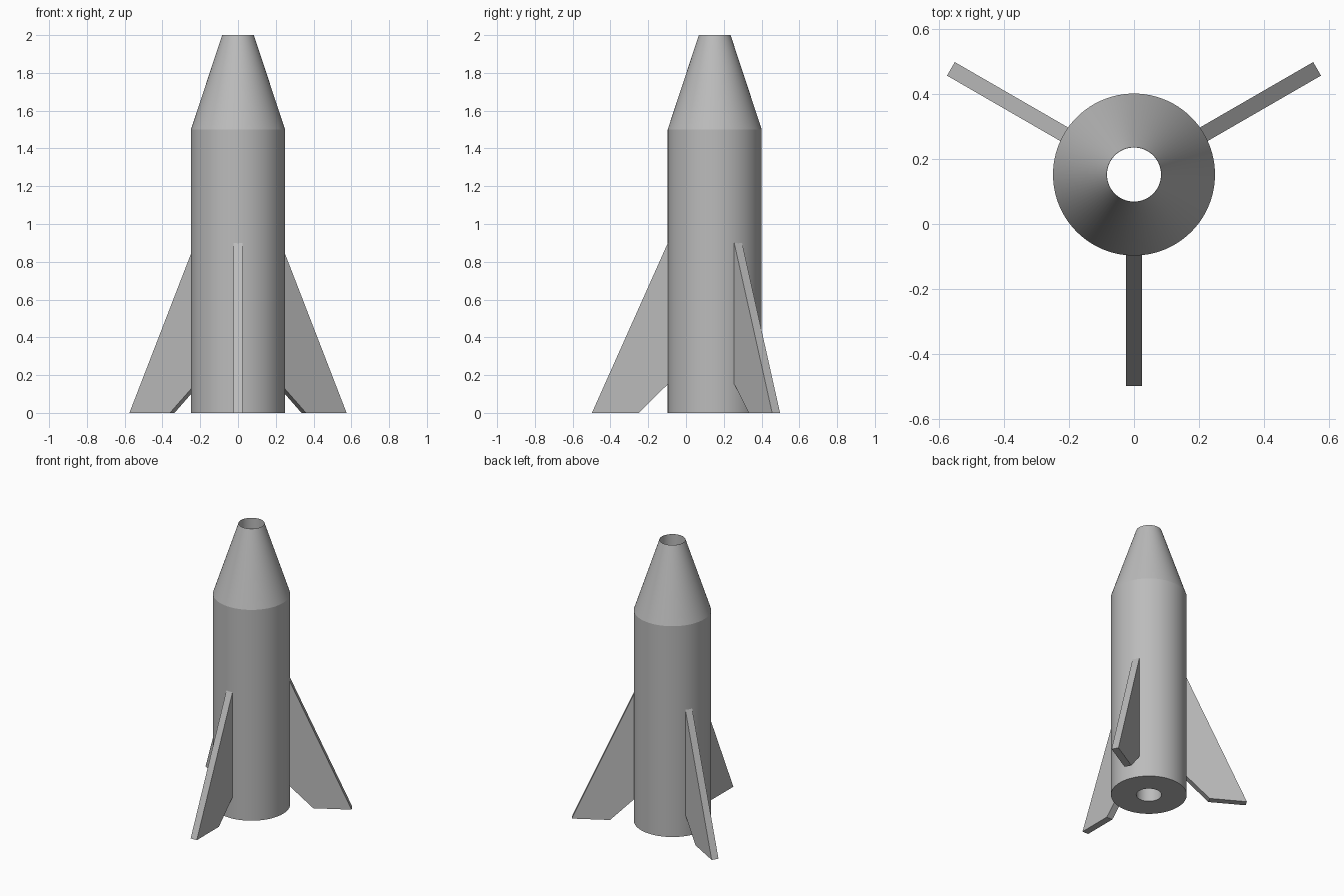
import bpy, bmesh, math
from mathutils import Matrix, Vector

cube = bpy.data.objects.get("Cube")
if cube:
    bpy.data.objects.remove(cube, do_unlink=True)

AXIS = Vector((0, 0.152, 0))   # body axis, offset so the fins are centred
R, BORE, SIDES = 0.249, 0.083, 96

grey = bpy.data.materials.new("light grey")
grey.use_nodes = True
colour = (0.5, 0.5, 0.5, 1)
grey.diffuse_color = colour
grey.node_tree.nodes["Principled BSDF"].inputs["Base Color"].default_value = colour


def make_object(name, bm):
    bmesh.ops.recalc_face_normals(bm, faces=bm.faces)
    mesh = bpy.data.meshes.new(name)
    bm.to_mesh(mesh)
    bm.free()
    mesh.materials.append(grey)
    obj = bpy.data.objects.new(name, mesh)
    obj.location = AXIS
    bpy.context.collection.objects.link(obj)
    return obj


# Body: closed profile turned round the axis, with a straight bore
profile = [(BORE, 0), (R, 0), (R, 1.5), (BORE + 0.001, 2), (BORE, 2)]
bm = bmesh.new()
verts = [bm.verts.new((r, 0, z)) for r, z in profile]
edges = [bm.edges.new((v, verts[i - 1])) for i, v in enumerate(verts)]
bmesh.ops.spin(bm, geom=verts + edges, cent=(0, 0, 0), axis=(0, 0, 1),
               angle=math.tau, steps=SIDES, use_merge=True)
bmesh.ops.remove_doubles(bm, verts=bm.verts, dist=0.0001)
body = make_object("body", bm)
bpy.ops.object.select_all(action='DESELECT')
body.select_set(True)
bpy.context.view_layer.objects.active = body
bpy.ops.object.shade_smooth_by_angle(angle=math.radians(15))

# Fins: swept plate, repeated at thirds of a turn
outline = [(0.248, 0.9), (0.248, 0.152), (0.402, 0), (0.65, 0)]
THICK = 0.048
for i, name in enumerate(("front_fin", "back_left_fin", "back_right_fin")):
    bm = bmesh.new()
    plate = bm.faces.new([bm.verts.new((-THICK / 2, -r, z)) for r, z in outline])
    ext = bmesh.ops.extrude_face_region(bm, geom=[plate])
    moved = [g for g in ext["geom"] if isinstance(g, bmesh.types.BMVert)]
    bmesh.ops.translate(bm, verts=moved, vec=(THICK, 0, 0))
    bm.transform(Matrix.Rotation(math.tau * i / 3, 4, 'Z'))
    make_object(name, bm)
